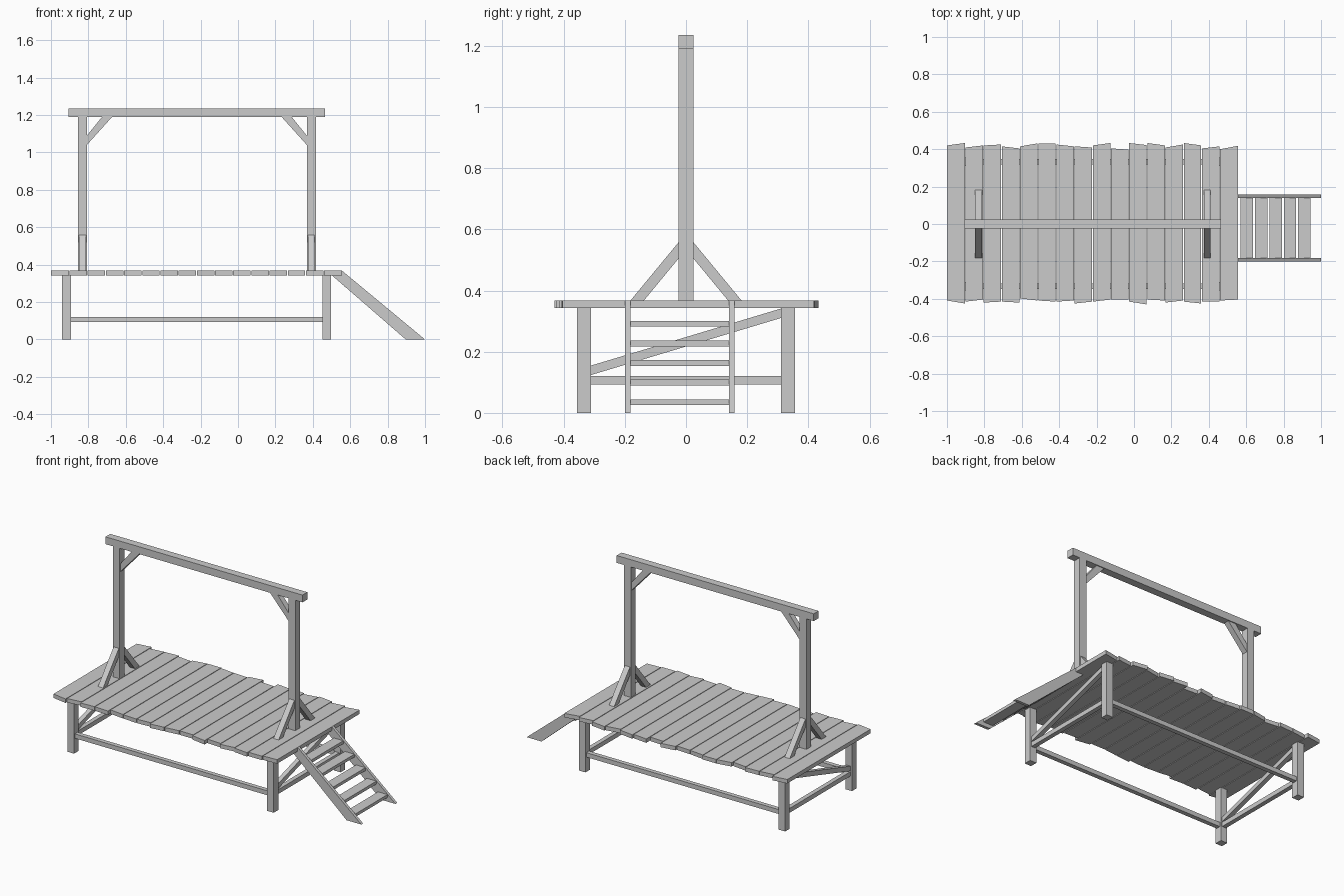
import bpy
import bmesh
from mathutils import Vector

cube = bpy.data.objects.get("Cube")
if cube:
    bpy.data.objects.remove(cube, do_unlink=True)

# One plain grey timber colour
GREY = (0.6, 0.6, 0.6, 1.0)
timber = bpy.data.materials.new("grey timber")
timber.use_nodes = True
timber.diffuse_color = GREY
timber.node_tree.nodes["Principled BSDF"].inputs["Base Color"].default_value = GREY


def prism(name, outline, axis, low, high):
    """Extrude a flat outline along an axis: outline is (y,z), (x,z) or (x,y)."""
    def place(point, depth):
        coords = list(point)
        coords.insert("xyz".index(axis), depth)
        return Vector(coords)

    bm = bmesh.new()
    face = bm.faces.new([bm.verts.new(place(p, low)) for p in outline])
    result = bmesh.ops.extrude_face_region(bm, geom=[face])
    moved = [v for v in result["geom"] if isinstance(v, bmesh.types.BMVert)]
    offset = place((0, 0), high - low)
    bmesh.ops.translate(bm, verts=moved, vec=offset)
    bmesh.ops.recalc_face_normals(bm, faces=bm.faces[:])
    mesh = bpy.data.meshes.new(name)
    bm.to_mesh(mesh)
    bm.free()
    mesh.materials.append(timber)
    obj = bpy.data.objects.new(name, mesh)
    bpy.context.collection.objects.link(obj)
    return obj


def box(name, xs, ys, zs):
    """Straight timber between the given x, y and z limits."""
    outline = [(xs[0], ys[0]), (xs[1], ys[0]), (xs[1], ys[1]), (xs[0], ys[1])]
    return prism(name, outline, "z", zs[0], zs[1])


DECK_BOTTOM, DECK_TOP = 0.343, 0.368
DECK_LEFT, DECK_RIGHT = -1.0, 0.556

# Deck planks with uneven sawn ends (thousandths beyond the shortest end)
BASE_END = 0.39
back_ends = [(30, 43), (19, 30), (30, 35), (25, 14), (25, 41), (41, 41), (35, 25), (25, 19),
             (30, 43), (14, 8), (43, 32), (43, 30), (19, 35), (43, 30), (14, 25), (10, 28)]
front_ends = [(19, 35), (25, 14), (30, 25), (25, 30), (8, 19), (19, 25), (25, 19), (35, 25),
              (25, 14), (14, 14), (25, 40), (14, 19), (30, 19), (25, 35), (25, 25), (19, 14)]
pitch = (DECK_RIGHT - DECK_LEFT) / len(back_ends)
GAP = 0.002
for i, (back, front) in enumerate(zip(back_ends, front_ends)):
    x0 = DECK_LEFT + i * pitch + (GAP if i else 0)
    x1 = DECK_LEFT + (i + 1) * pitch - (GAP if i < len(back_ends) - 1 else 0)
    outline = [(x0, -BASE_END - front[0] / 1000), (x1, -BASE_END - front[1] / 1000),
               (x1, BASE_END + back[1] / 1000), (x0, BASE_END + back[0] / 1000)]
    prism(f"deck_plank_{i + 1}", outline, "z", DECK_BOTTOM, DECK_TOP)

# Legs, low rails and diagonal end braces
LEG = 0.023
LEG_Y = 0.333
leg_xs = {"right": -0.917, "left": 0.475}
sides = {"front": -LEG_Y, "back": LEG_Y}
RAIL_Z = (0.093, 0.121)
RAIL = 0.014
inner = LEG_Y - LEG
for end, x in leg_xs.items():
    for side, y in sides.items():
        box(f"{side}_{end}_leg", (x - LEG, x + LEG), (y - LEG, y + LEG), (0, DECK_BOTTOM))
    box(f"{end}_end_rail", (x - RAIL, x + RAIL), (-inner, inner), RAIL_Z)
    brace = [(-inner, 0.124), (inner, 0.31), (inner, 0.341), (-inner, 0.155)]
    prism(f"{end}_end_diagonal", brace, "x", x - RAIL, x + RAIL)
for side, y in sides.items():
    box(f"{side}_long_rail", (leg_xs["right"] + LEG, leg_xs["left"] - LEG),
        (y - RAIL, y + RAIL), RAIL_Z)

# Upright frame: posts, foot braces, corner braces and top beam
POST = 0.024
BRACE = 0.018
BEAM_BOTTOM, BEAM_TOP = 1.19, 1.236
post_xs = {"right": -0.832, "left": 0.392}
for end, x in post_xs.items():
    box(f"{end}_post", (x - POST, x + POST), (-POST, POST), (DECK_TOP, BEAM_BOTTOM))
    for side, s in (("front", -1), ("back", 1)):
        foot = [(s * POST, 0.558), (s * 0.181, DECK_TOP),
                (s * 0.137, DECK_TOP), (s * POST, 0.505)]
        prism(f"{end}_{side}_foot_brace", foot, "x", x - BRACE, x + BRACE)
    s = 1 if end == "right" else -1
    edge = x + s * POST
    corner = [(edge, 1.04), (edge, 1.09),
              (edge + s * 0.081, BEAM_BOTTOM), (edge + s * 0.135, BEAM_BOTTOM)]
    prism(f"{end}_corner_brace", corner, "y", -BRACE, BRACE)
box("top_beam", (-0.907, 0.466), (-POST, POST), (BEAM_BOTTOM, BEAM_TOP))

# Steps: two sloping stringers and five treads
stringer = [(0.502, DECK_BOTTOM), (DECK_RIGHT, DECK_BOTTOM), (DECK_RIGHT, DECK_TOP),
            (1.0, 0), (0.897, 0)]
STEP_FRONT, STEP_BACK = -0.2, 0.158
BOARD = 0.018
prism("front_stringer", stringer, "y", STEP_FRONT, STEP_FRONT + BOARD)
prism("back_stringer", stringer, "y", STEP_BACK - BOARD, STEP_BACK)
for i in range(5):
    x = 0.57 + i * 0.077
    top = 0.301 - i * 0.0642
    box(f"tread_{i + 1}", (x, x + 0.066),
        (STEP_FRONT + BOARD, STEP_BACK - BOARD), (top - 0.019, top))
